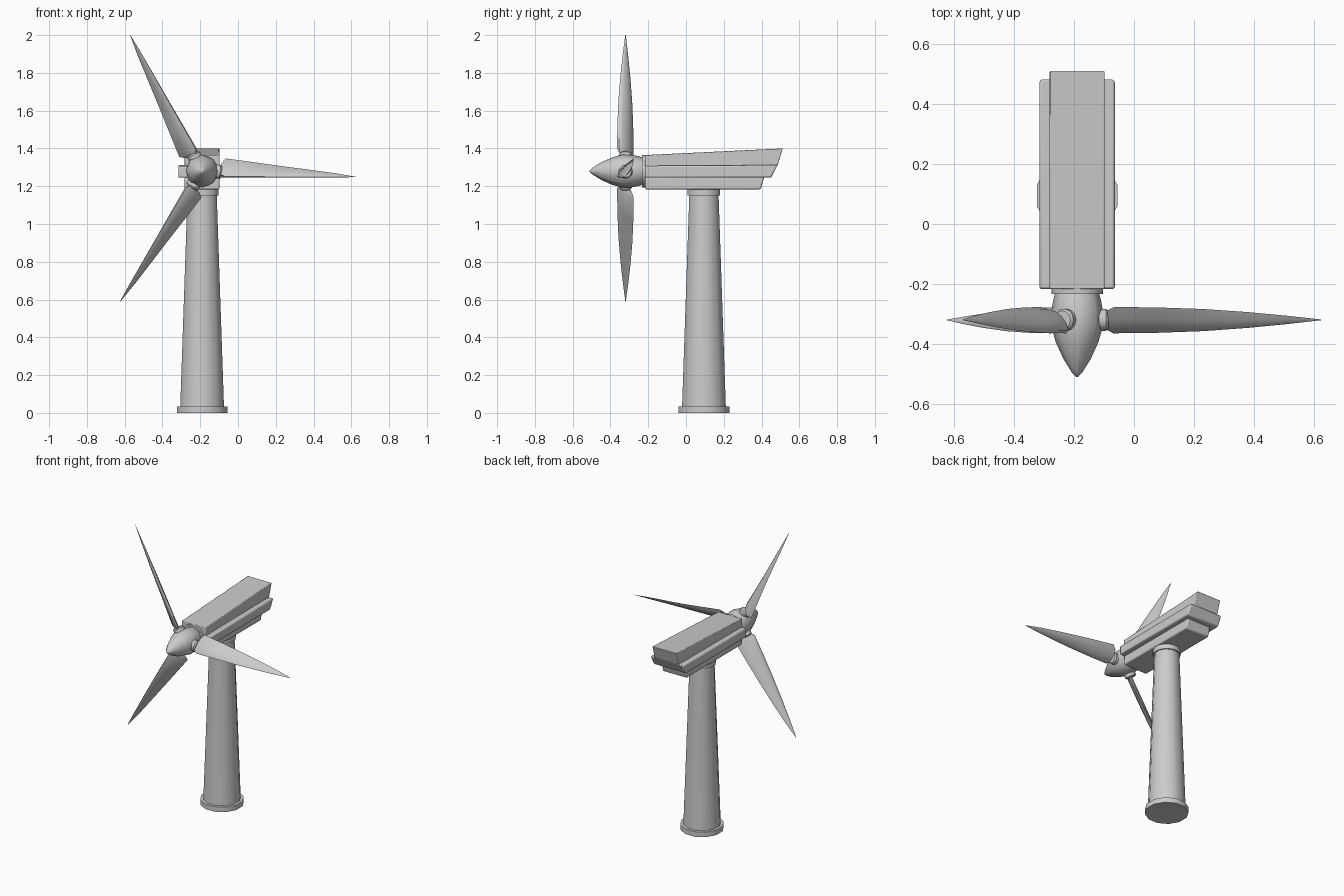
import bpy, bmesh
from math import cos, sin, pi, radians
from mathutils import Vector

if "Cube" in bpy.data.objects:
    bpy.data.objects.remove(bpy.data.objects["Cube"])

CX, TOWER_Y, HUB_Y, HUB_Z = -0.19, 0.095, -0.32, 1.28


def finish(name, bm, angle=40):
    bmesh.ops.remove_doubles(bm, verts=bm.verts, dist=1e-5)
    bmesh.ops.recalc_face_normals(bm, faces=bm.faces)
    me = bpy.data.meshes.new(name)
    bm.to_mesh(me)
    bm.free()
    ob = bpy.data.objects.new(name, me)
    bpy.context.collection.objects.link(ob)
    bpy.ops.object.select_all(action='DESELECT')
    bpy.context.view_layer.objects.active = ob
    ob.select_set(True)
    bpy.ops.object.shade_smooth_by_angle(angle=radians(angle))
    return ob


def loft(name, rings, angle=40):
    """Skin a list of equal-length closed rings and cap both ends."""
    bm = bmesh.new()
    rs = [[bm.verts.new(p) for p in r] for r in rings]
    n = len(rs[0])
    for a, b in zip(rs, rs[1:]):
        for i in range(n):
            j = (i + 1) % n
            bm.faces.new((a[i], a[j], b[j], b[i]))
    bm.faces.new(rs[0])
    bm.faces.new(rs[-1])
    return finish(name, bm, angle)


def turned(name, profile, origin, axis, u, v, sides, phase=0.0, angle=40):
    """Turned part: profile holds (distance along axis, radius)."""
    o, axis, u, v = map(Vector, (origin, axis, u, v))
    rings = []
    for d, r in profile:
        rings.append([o + axis * d + (u * cos(t) + v * sin(t)) * r
                      for t in (phase + 2 * pi * i / sides for i in range(sides))])
    return loft(name, rings, angle)


def slab(name, half, profile, bevel=0.008):
    """Side profile (y, z) extruded across x, with softened edges."""
    ob = loft(name, [[(CX + s * half, y, z) for y, z in profile] for s in (-1, 1)])
    mod = ob.modifiers.new("soft_edges", 'BEVEL')
    mod.width = bevel
    mod.segments = 2
    mod.limit_method = 'ANGLE'
    return ob


X, Y, Z = (1, 0, 0), (0, 1, 0), (0, 0, 1)

# Tower: base flange, tapered column, top collar
base = (CX, TOWER_Y, 0)
turned("tower_base", [(0, 0.139), (0.035, 0.139)], base, Z, X, Y, 12, pi / 12)
turned("tower", [(0.03, 0.12), (1.16, 0.08)], base, Z, X, Y, 12, pi / 12)
turned("tower_collar", [(1.15, 0.089), (1.19, 0.089)], base, Z, X, Y, 12, pi / 12)

# Nacelle: three stacked layers with a stepped, slanted rear
slab("nacelle_top", 0.092, [(-0.217, 1.305), (-0.217, 1.365), (0.512, 1.40),
                            (0.485, 1.31)], 0.004)
slab("nacelle_side_rail", 0.126, [(-0.217, 1.245), (-0.217, 1.308),
                                  (0.485, 1.312), (0.45, 1.245)])
slab("nacelle_bottom", 0.092, [(-0.217, 1.183), (-0.217, 1.25),
                               (0.415, 1.25), (0.395, 1.183)])

# Rotor spinner and the bearing ring behind it
hub = (CX, HUB_Y, HUB_Z)
turned("spinner", [(-0.191, 0.003), (-0.175, 0.018), (-0.13, 0.046), (-0.075, 0.071),
                   (-0.02, 0.087), (0.03, 0.086), (0.07, 0.079), (0.092, 0.072)],
       hub, Y, X, Z, 8, 0, 60)
turned("bearing_ring", [(0.087, 0.086), (0.105, 0.086)], hub, Y, X, Z, 12)

# Blades: pitched teardrop section (tangent, y), thinning to a point
section = [(0.072, 0.043), (0.045, 0.036), (0.008, 0.016), (-0.02, -0.014),
           (-0.030, -0.036), (-0.024, -0.045), (0.0, -0.036), (0.04, 0.0)]
# radius, tangent scale, y scale
stations = [(0.100, 0.60, 0.75), (0.122, 1.0, 1.0), (0.27, 0.80, 0.96), (0.42, 0.59, 0.84),
            (0.57, 0.40, 0.60), (0.70, 0.23, 0.32), (0.815, 0.02, 0.03)]
for k in range(3):
    a = radians(-2.2 + 120 * k)
    e = Vector((cos(a), 0, sin(a)))
    t = Vector((-sin(a), 0, cos(a)))
    o, y = Vector(hub), Vector(Y)
    turned(f"blade_cuff_{k + 1}", [(0.06, 0.037), (0.096, 0.037), (0.104, 0.03)],
           hub, e, t, y, 12)
    loft(f"blade_{k + 1}", [[o + e * r + t * (p * st) + y * (q * sy) for p, q in section]
                            for r, st, sy in stations], 50)
